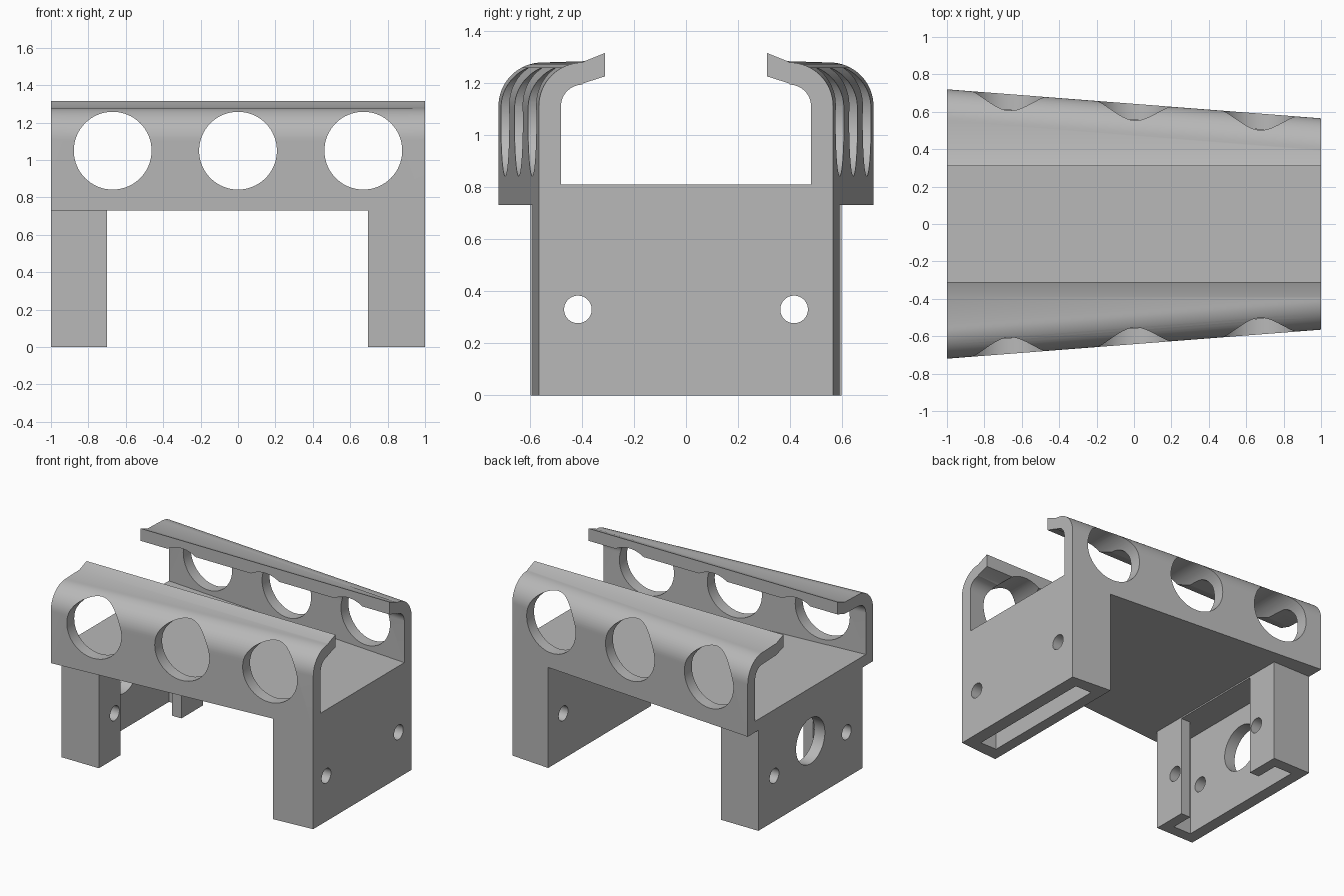
import bpy, bmesh, math
from mathutils import Matrix

old = bpy.data.objects.get("Cube")
if old:
    bpy.data.objects.remove(old, do_unlink=True)

grey = bpy.data.materials.new("plain grey")
grey.use_nodes = True
colour = (0.48, 0.48, 0.48, 1)
grey.diffuse_color = colour
grey.node_tree.nodes["Principled BSDF"].inputs["Base Color"].default_value = colour

FLOOR_LOW, FLOOR_TOP = 0.73, 0.81
WALL = 0.085


def half_width(x):
    """Outer half width of the tapered tray."""
    return 0.6425 - 0.0775 * x


def loft(name, start, end):
    """Closed solid between two matching 3D outlines."""
    bm = bmesh.new()
    a = [bm.verts.new(p) for p in start]
    b = [bm.verts.new(p) for p in end]
    n = len(a)
    for i in range(n):
        j = (i + 1) % n
        bm.faces.new((a[i], a[j], b[j], b[i]))
    bm.faces.new(a[::-1])
    bm.faces.new(b)
    bmesh.ops.recalc_face_normals(bm, faces=bm.faces)
    mesh = bpy.data.meshes.new(name)
    bm.to_mesh(mesh)
    bm.free()
    obj = bpy.data.objects.new(name, mesh)
    bpy.context.collection.objects.link(obj)
    mesh.materials.append(grey)
    return obj


def prism(name, outline, low, high):
    return loft(name, [(x, y, low) for x, y in outline],
                [(x, y, high) for x, y in outline])


def block(name, x0, x1, y, low, high):
    return prism(name, [(x0, -y), (x1, -y), (x1, y), (x0, y)], low, high)


def cylinder(name, radius, length, centre, axis):
    bm = bmesh.new()
    turn = Matrix.Rotation(math.pi / 2, 4, axis)
    bmesh.ops.create_cone(bm, cap_ends=True, segments=64, radius1=radius,
                          radius2=radius, depth=length,
                          matrix=Matrix.Translation(centre) @ turn)
    mesh = bpy.data.meshes.new(name)
    bm.to_mesh(mesh)
    bm.free()
    obj = bpy.data.objects.new(name, mesh)
    bpy.context.collection.objects.link(obj)
    mesh.materials.append(grey)
    return obj


def cut(obj, cutters):
    """Subtract each cutter, then discard it."""
    bpy.context.view_layer.objects.active = obj
    for c in cutters:
        c.hide_render = True
        mod = obj.modifiers.new("cut", "BOOLEAN")
        mod.operation = "DIFFERENCE"
        mod.solver = "EXACT"
        mod.object = c
        bpy.ops.object.modifier_apply(modifier=mod.name)
        bpy.data.objects.remove(c, do_unlink=True)


def section(x):
    """Tray cross-section: floor, two walls curling inward, raised lips."""
    w, turn, lip, bend = half_width(x), 1.11, 0.31, 0.40
    steps = 16
    angles = [math.pi / 2 * i / steps for i in range(steps + 1)]
    outer_r = 0.168
    inner_r = outer_r - WALL
    centre = w - outer_r
    side = [(w, FLOOR_LOW)]
    side += [(centre + outer_r * math.cos(t), turn + outer_r * math.sin(t)) for t in angles]
    side += [(bend - 0.01, turn + outer_r + 0.005), (lip, 1.315), (lip, 1.225),
             (bend - 0.005, turn + inner_r + 0.005)]
    side += [(centre + inner_r * math.cos(t), turn + inner_r * math.sin(t))
             for t in reversed(angles)]
    side += [(w - WALL, FLOOR_TOP)]
    whole = side + [(-y, z) for y, z in reversed(side)]
    return [(x, y, z) for y, z in whole]


# Tray with three round windows through both walls
tray = loft("tray", section(-1), section(1))
cut(tray, [cylinder("window_cutter", 0.208, 3, (x, 0, 1.05), "X")
           for x in (-0.67, 0, 0.67)])


def bolt_holes(x):
    return [cylinder("bolt_cutter", 0.053, 1, (x, s * 0.415, 0.33), "Y")
            for s in (-1, 1)]


# Narrow-end leg: hollow tapered box, open below
x0, x1 = 0.695, 1.0
w0, w1 = half_width(x0), half_width(x1)
narrow_leg = prism("narrow_end_leg", [(x0, -w0), (x1, -w1), (x1, w1), (x0, w0)], 0, FLOOR_LOW)
cut(narrow_leg, [block("slot_cutter", 0.775, 0.905, 0.485, -0.1, 0.72)] + bolt_holes(0.85))

# Wide-end leg: channel with inner flanges and a round port in the end plate
wide_leg = block("wide_end_leg", -1.0, -0.7, 0.597, 0, FLOOR_LOW)
cut(wide_leg, [block("slot_cutter", -0.915, -0.775, 0.515, -0.1, 0.72),
               block("opening_cutter", -0.85, -0.6, 0.35, -0.1, 0.72),
               cylinder("port_cutter", 0.165, 0.3, (-1, 0, 0.425), "Y")]
    + bolt_holes(-0.85))

# Smooth the curves and keep the edges crisp
for obj in bpy.context.selected_objects:
    obj.select_set(False)
for obj in (tray, narrow_leg, wide_leg):
    obj.select_set(True)
bpy.context.view_layer.objects.active = tray
bpy.ops.object.shade_smooth_by_angle(angle=math.radians(25))
